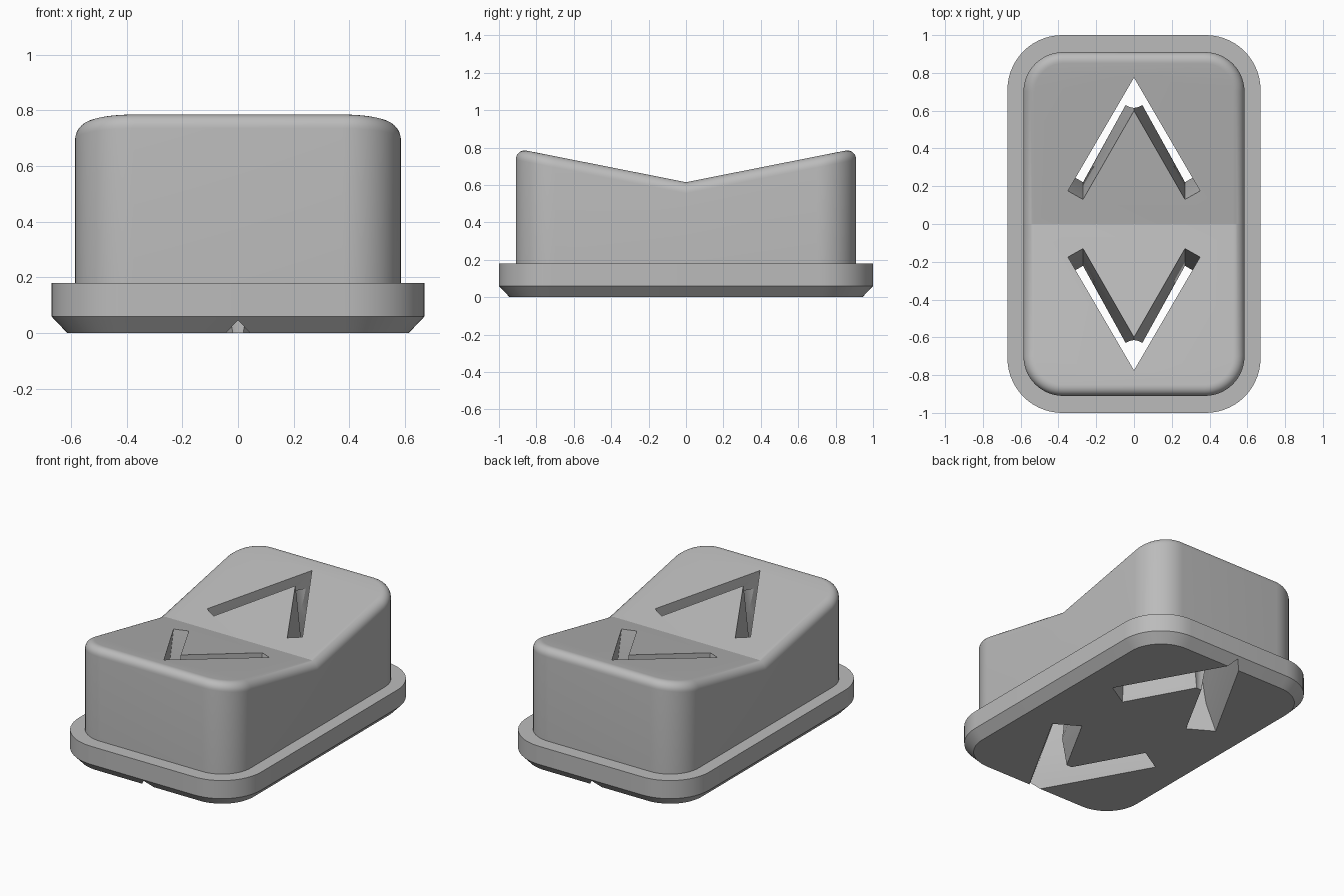
import bpy, bmesh, math
from mathutils import Vector

cube = bpy.data.objects.get("Cube")
if cube:
    bpy.data.objects.remove(cube, do_unlink=True)

SLOPE, VALLEY = 0.198, 0.615      # V-shaped top
RIM_TOP, FILLET = 0.18, 0.06

mat = bpy.data.materials.new("light grey plastic")
mat.use_nodes = True
grey = (0.5, 0.5, 0.5, 1)
mat.diffuse_color = grey
mat.node_tree.nodes["Principled BSDF"].inputs["Base Color"].default_value = grey


def rounded_rect(hx, hy, r, inset=0, steps=14):
    """Outline with an extra point at y = 0 on both long sides."""
    hx, hy, r = hx - inset, hy - inset, r - inset
    pts = []
    for i, (sx, sy) in enumerate([(1, 1), (-1, 1), (-1, -1), (1, -1)]):
        if i % 2 == 0:
            pts.append((sx * hx, 0))
        for s in range(steps + 1):
            a = math.pi / 2 * (i + s / steps)
            pts.append((sx * (hx - r) + r * math.cos(a), sy * (hy - r) + r * math.sin(a)))
    return pts


def loft(bm, rings):
    """Join equal rings of points with quads; return the rings of vertices."""
    loops = [[bm.verts.new(p) for p in ring] for ring in rings]
    for a, b in zip(loops, loops[1:]):
        for i in range(len(a)):
            j = (i + 1) % len(a)
            bm.faces.new((a[i], a[j], b[j], b[i]))
    bm.faces.new(loops[0][::-1])
    return loops


def make_object(bm, name):
    bmesh.ops.recalc_face_normals(bm, faces=bm.faces)
    mesh = bpy.data.meshes.new(name)
    bm.to_mesh(mesh)
    bm.free()
    mesh.materials.append(mat)
    ob = bpy.data.objects.new(name, mesh)
    bpy.context.collection.objects.link(ob)
    return ob


# Button cap: chamfered rim, straight walls, filleted V top
def flat(outline, z):
    return [(x, y, z) for x, y in outline]


rim = (0.67, 1.0, 0.29)
wall = (0.585, 0.91, 0.21)
rings = [flat(rounded_rect(*rim, inset=0.057), 0),
         flat(rounded_rect(*rim), 0.06),
         flat(rounded_rect(*rim), RIM_TOP),
         flat(rounded_rect(*wall), RIM_TOP)]
for s in range(9):
    t = math.pi / 2 * s / 8
    outline = rounded_rect(*wall, inset=FILLET * (1 - math.cos(t)))
    drop = FILLET * (1 - math.sin(t))
    rings.append([(x, y, VALLEY + SLOPE * abs(y) - drop) for x, y in outline])
bm = bmesh.new()
top = loft(bm, rings)[-1]
half = len(top) // 2
bm.faces.new(top[:half + 1])
bm.faces.new(top[half:] + top[:1])
cap = make_object(bm, "button_cap")


# Arrow slots: square to the sloped top, flared towards the underside
def chevron(z, grow, side):
    along, out = Vector((0.5, -0.866)), Vector((0.866, 0.5))
    outer = Vector((0.35, 0.175)) + grow * (along + out)
    inner = Vector((0.27, 0.13)) + grow * (along - out)
    pts = [(0, 0.775 + 2 * grow), outer, inner, (0, 0.60 - 2 * grow),
           (-inner.x, inner.y), (-outer.x, outer.y)]
    return [(x, side * (y + SLOPE * (VALLEY + SLOPE * y - z)), z) for x, y in pts]


cutters = []
for side in (1, -1):
    bm = bmesh.new()
    loops = loft(bm, [chevron(-0.02, 0.05, side), chevron(RIM_TOP, 0, side),
                      chevron(0.9, 0, side)])
    bm.faces.new(loops[-1])
    cutters.append(make_object(bm, "slot_cutter"))
    # Round relief under the inner tip of the arrow
    bm = bmesh.new()
    bmesh.ops.create_cone(bm, cap_ends=True, segments=32, radius1=0.07, radius2=0.07, depth=0.7)
    bmesh.ops.translate(bm, verts=bm.verts, vec=(0, side * 0.685, 0.3))
    cutters.append(make_object(bm, "relief_cutter"))

bpy.context.view_layer.objects.active = cap
for cutter in cutters:
    cutter.hide_render = True
    mod = cap.modifiers.new("cut", 'BOOLEAN')
    mod.operation, mod.solver, mod.object = 'DIFFERENCE', 'EXACT', cutter
    bpy.ops.object.modifier_apply(modifier=mod.name)
for cutter in cutters:
    bpy.data.objects.remove(cutter, do_unlink=True)

# Smooth rounded surfaces, sharp edges kept
bpy.ops.object.select_all(action='DESELECT')
cap.select_set(True)
bpy.ops.object.shade_smooth_by_angle(angle=math.radians(20))
